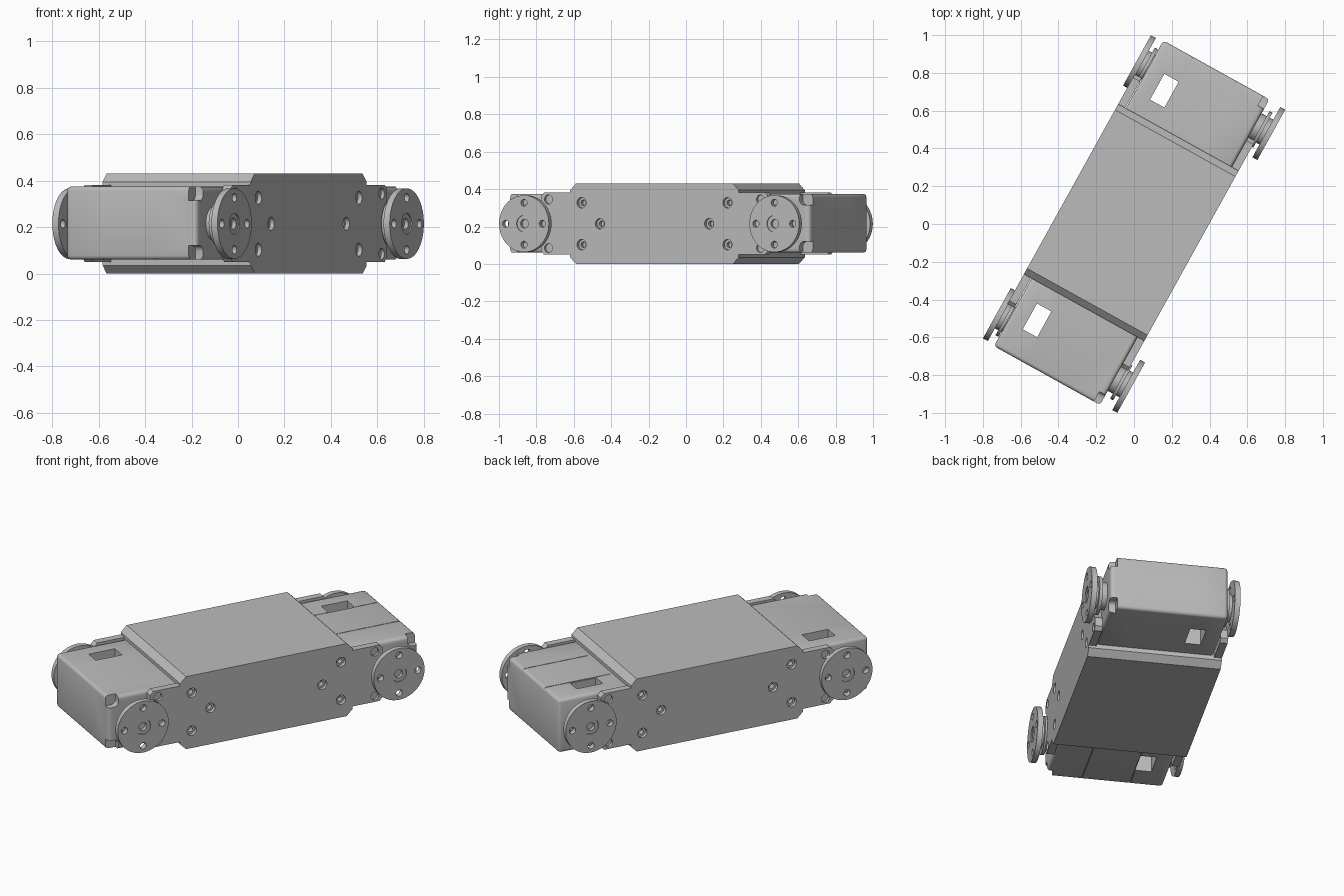
import bpy, bmesh, math
from mathutils import Matrix, Vector

cube = bpy.data.objects.get("Cube")
if cube:
    bpy.data.objects.remove(cube, do_unlink=True)

grey = bpy.data.materials.new("light grey")
grey.use_nodes = True
COL = (0.5, 0.5, 0.5, 1)
grey.diffuse_color = COL
grey.node_tree.nodes["Principled BSDF"].inputs["Base Color"].default_value = COL

TURN = Matrix.Rotation(math.radians(-29), 4, 'Z')   # whole link stands turned
LEFT, RIGHT, MID = -0.381, 0.348, 0.215             # outer sides and centre height
AXLE = 0.765                                        # distance of the horn axes


def box(bm, lo, hi):
    lo, hi = Vector(lo), Vector(hi)
    m = Matrix.Translation((lo + hi) / 2) @ Matrix.Diagonal((*(hi - lo), 1))
    return bmesh.ops.create_cube(bm, size=1, matrix=m)["verts"]


def rod(bm, x0, x1, y, z, r, n=24):
    m = Matrix.Translation(((x0 + x1) / 2, y, z)) @ Matrix.Rotation(math.pi / 2, 4, 'Y')
    bmesh.ops.create_cone(bm, cap_ends=True, segments=n, radius1=r, radius2=r,
                          depth=abs(x1 - x0), matrix=m)


def prism(bm, outline, x0, x1):
    face = bm.faces.new([bm.verts.new((x0, y, z)) for y, z in outline])
    out = bmesh.ops.extrude_face_region(bm, geom=[face])["geom"]
    bmesh.ops.translate(bm, vec=(x1 - x0, 0, 0),
                        verts=[v for v in out if isinstance(v, bmesh.types.BMVert)])


def add(name, bm):
    bmesh.ops.recalc_face_normals(bm, faces=bm.faces)
    mesh = bpy.data.meshes.new(name)
    bm.to_mesh(mesh)
    bm.free()
    ob = bpy.data.objects.new(name, mesh)
    bpy.context.collection.objects.link(ob)
    return ob


def finish(name, bm, *cuts):
    ob = add(name, bm)
    cutters = []
    for cut in cuts:
        c = add("cutter", cut)
        c.hide_render = True
        mod = ob.modifiers.new("cut", 'BOOLEAN')
        mod.object, mod.operation, mod.solver = c, 'DIFFERENCE', 'EXACT'
        cutters.append(c)
    if cutters:
        deps = bpy.context.evaluated_depsgraph_get()
        mesh = bpy.data.meshes.new_from_object(ob.evaluated_get(deps))
        ob.modifiers.clear()
        ob.data = mesh
        for c in cutters:
            bpy.data.objects.remove(c, do_unlink=True)
    ob.data.materials.clear()
    ob.data.materials.append(grey)
    ob.matrix_world = TURN
    bpy.ops.object.select_all(action='DESELECT')
    ob.select_set(True)
    bpy.context.view_layer.objects.active = ob
    bpy.ops.object.shade_smooth_by_angle(angle=math.radians(35))


# Central body with chamfered ends and screw holes on both sides
body, wide, deep = bmesh.new(), bmesh.new(), bmesh.new()
E, C, H = 0.515, 0.035, 0.43
prism(body, [(-E, C), (C - E, 0), (E - C, 0), (E, C),
             (E, H - C), (E - C, H), (C - E, H), (-E, H - C)], LEFT, RIGHT)
holes = [(s * y, MID + dz) for s in (-1, 1)
         for y, dz in ((0.446, 0.112), (0.446, -0.112), (0.334, 0))]
for x, d in ((LEFT, 1), (RIGHT, -1)):
    for y, z in holes:
        rod(wide, x - d * 0.01, x + d * 0.02, y, z, 0.028)
        rod(deep, x - d * 0.01, x + d * 0.045, y, z, 0.015)
finish("body", body, wide, deep)

for s, end in ((-1, "front"), (1, "back")):
    # Motor case with through window, corner pockets and seam grooves
    case, pockets, seams = bmesh.new(), bmesh.new(), bmesh.new()
    x0, x1, z0, z1, tip = -0.335, 0.307, 0.06, 0.375, 0.925
    box(case, (x0, min(s * 0.45, s * tip), z0), (x1, max(s * 0.45, s * tip), z1))
    bmesh.ops.bevel(case, geom=case.edges[:], offset=0.018, segments=3,
                    profile=0.5, affect='EDGES')
    ya, yb = sorted((s * 0.617, s * 0.773))
    box(pockets, (-0.245, ya, 0), (-0.158, yb, 0.5))
    ya, yb = sorted((s * 0.865, s * 1))
    for za, zb in ((0, z0 + 0.06), (z1 - 0.06, 0.5)):
        vs = box(pockets, (0.27, ya, za), (0.4, yb, zb))
        edges = [e for e in pockets.edges if all(v in vs for v in e.verts)
                 and all(abs(v.co.y) < 0.9 for v in e.verts)
                 and all(z0 < v.co.z < z1 for v in e.verts)]
        bmesh.ops.bevel(pockets, geom=edges, offset=0.025, segments=4,
                        profile=0.5, affect='EDGES')
    for x in (-0.156, 0.108):
        ya, yb = sorted((s * 0.53, s * (tip - 0.005)))
        far, near = sorted((s * (tip - 0.005), s * 1))
        for za, zb in ((0, z0 + 0.005), (z1 - 0.005, 0.5)):
            box(seams, (x - 0.002, min(ya, far), za), (x + 0.002, max(yb, near), zb))
        box(seams, (x - 0.002, far, z0 + 0.005), (x + 0.002, near, z1 - 0.005))
    finish(end + "_motor_case", case, pockets, seams)

    for d, side, skin, disc in ((-1, "right", LEFT, -0.406), (1, "left", RIGHT, 0.407)):
        inner = skin - d * 0.042
        # Bracket tab, hollowed around the horn, with two screws
        tab, cut = bmesh.new(), bmesh.new()
        prism(tab, [(s * 0.51, 0.05), (s * 0.675, 0.05), (s * 0.695, 0.07),
                    (s * 0.695, 0.362), (s * 0.675, 0.382), (s * 0.51, 0.382)], inner, skin)
        rod(cut, skin - d * 0.1, skin + d * 0.1, s * AXLE, MID, 0.118, 32)
        for dz in (-0.13, 0.13):
            rod(cut, skin - d * 0.015, skin + d * 0.02, s * 0.648, MID + dz, 0.024)
        finish(f"{end}_{side}_tab", tab, cut)

        # Stepped hub between case and horn
        hub = bmesh.new()
        rod(hub, d * 0.29, disc - d * 0.028, s * AXLE, MID, 0.075, 32)
        finish(f"{end}_{side}_hub", hub)
        flange = bmesh.new()
        rod(flange, d * 0.338, d * 0.356, s * AXLE, MID, 0.105, 32)
        finish(f"{end}_{side}_flange", flange)

        # Horn disc with four bolt holes and a centre screw recess
        horn, bolts, screw = bmesh.new(), bmesh.new(), bmesh.new()
        rod(horn, disc - d * 0.03, disc, s * AXLE, MID, 0.152, 48)
        for k in range(4):
            t = k * math.pi / 2
            rod(bolts, disc - d * 0.1, disc + d * 0.1,
                s * AXLE + 0.112 * math.cos(t), MID + 0.112 * math.sin(t), 0.019, 16)
        rod(bolts, disc - d * 0.006, disc + d * 0.02, s * AXLE, MID, 0.045)
        rod(screw, disc - d * 0.025, disc + d * 0.02, s * AXLE, MID, 0.024)
        finish(f"{end}_{side}_horn", horn, bolts, screw)
